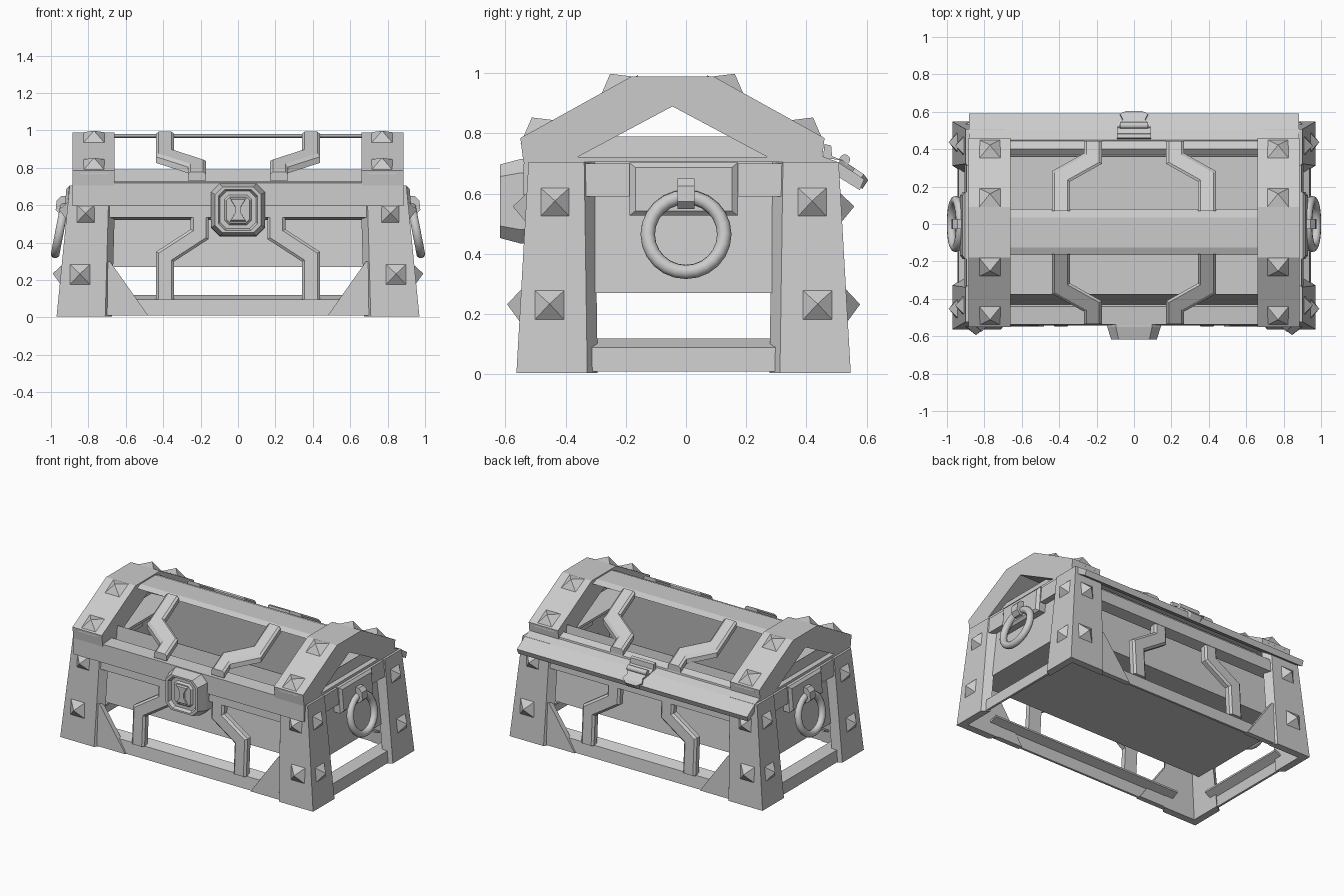
import bpy, bmesh, math
from mathutils import Vector, Matrix

if "Cube" in bpy.data.objects:
    bpy.data.objects.remove(bpy.data.objects["Cube"])

LID = (0, -0.045, 0)    # lid is centred slightly towards the front
BODY = (0, -0.008, 0)


def finish(name, bm, mirror="", loc=(0, 0, 0)):
    bmesh.ops.recalc_face_normals(bm, faces=bm.faces)
    me = bpy.data.meshes.new(name)
    bm.to_mesh(me)
    bm.free()
    ob = bpy.data.objects.new(name, me)
    ob.location = loc
    bpy.context.collection.objects.link(ob)
    if mirror:
        m = ob.modifiers.new("Mirror", "MIRROR")
        m.use_axis = ("x" in mirror, "y" in mirror, False)
        m.use_mirror_merge = False
    return ob


def loft(name, rings, mirror="", loc=(0, 0, 0), caps=(True, True)):
    bm = bmesh.new()
    vs = [[bm.verts.new(p) for p in r] for r in rings]
    n = len(rings[0])
    for a, b in zip(vs, vs[1:]):
        for i in range(n):
            j = (i + 1) % n
            bm.faces.new((a[i], a[j], b[j], b[i]))
    if caps[0]:
        bm.faces.new(vs[0])
    if caps[1]:
        bm.faces.new(vs[-1])
    return finish(name, bm, mirror, loc)


def along_x(name, prof, x0, x1, mirror="", loc=(0, 0, 0)):
    return loft(name, [[(x, y, z) for y, z in prof] for x in (x0, x1)], mirror, loc)


def along_y(name, prof, y0, y1, mirror="", loc=(0, 0, 0)):
    return loft(name, [[(x, y, z) for x, z in prof] for y in (y0, y1)], mirror, loc)


def rect(hx, hy, z):
    return [(-hx, -hy, z), (hx, -hy, z), (hx, hy, z), (-hx, hy, z)]


def strap(name, path, place, loc=(0, 0, 0)):
    """Bevelled band along a flat path; place(u, v, depth) puts it on a surface."""
    pts = [Vector(p) for p in path]
    rings = []
    for i, p in enumerate(pts):
        d0 = (p - pts[max(i - 1, 0)]).normalized() if i else (pts[1] - p).normalized()
        d1 = (pts[i + 1] - p).normalized() if i < len(pts) - 1 else d0
        t = (d0 + d1).normalized()
        nrm = Vector((-t.y, t.x)) / max(t.dot(d0), 0.5)
        ring = []
        for w, d in ((-0.048, 0.045), (-0.048, 0.012), (-0.034, 0),
                     (0.034, 0), (0.048, 0.012), (0.048, 0.045)):
            q = p + nrm * w
            ring.append(place(q.x, q.y, d))
        rings.append(ring)
    return loft(name, rings, "xy", loc)


def studs(name, items, loc=(0, 0, 0)):
    """Four-sided pyramids: (centre, outward normal, in-plane axis, size)."""
    bm = bmesh.new()
    for c, n, u, s in items:
        c, n, u = Vector(c), Vector(n).normalized(), Vector(u)
        v = n.cross(u)
        base = [bm.verts.new(c + (u * a + v * b) * s / 2 - n * 0.012)
                for a, b in ((-1, -1), (1, -1), (1, 1), (-1, 1))]
        tip = bm.verts.new(c + n * 0.044)
        bm.faces.new(base)
        for i in range(4):
            bm.faces.new((base[i], base[(i + 1) % 4], tip))
    return finish(name, bm, "xy", loc)


# Inner open box with sloping walls
box = loft("inner_box", [rect(0.9, 0.43, 0.27), rect(0.84, 0.37, 0.79)], "", BODY, (True, False))
box.modifiers.new("Thickness", "SOLIDIFY").thickness = 0.006


# Angle-shaped corner posts
def angle(ox, oy, ix, iy, z, t=0.05, c=0.035):
    return [(ox, oy, z), (ix, oy, z), (ix - c, oy - t, z), (ox - t, oy - t, z),
            (ox - t, iy - c, z), (ox, iy, z)]


loft("corner_posts", [angle(0.97, 0.555, 0.71, 0.32, 0.005),
                      angle(0.9, 0.515, 0.69, 0.33, 0.705)], "xy", BODY)

# Lower rails, thin and bent inwards at the top
along_x("long_base_rails", [(0.53, 0.01), (0.52, 0.095), (0.45, 0.12), (0.45, 0.108),
                            (0.508, 0.085), (0.515, 0.01)], -0.74, 0.74, "y", BODY)
along_y("end_base_rails", [(0.945, 0.01), (0.938, 0.09), (0.87, 0.12), (0.87, 0.108),
                           (0.925, 0.08), (0.93, 0.01)], -0.34, 0.34, "x", BODY)

# Triangular corner gussets
loft("corner_gussets", [[(0.73, y, 0.01), (0.48, y, 0.01), (0.685, y - 0.01, 0.3), (0.73, y - 0.01, 0.3)]
                        for y in (0.54, 0.505)], "xy", BODY)

# Upper rails of the body
along_x("long_upper_rails", [(0.515, 0.535), (0.51, 0.62), (0.44, 0.62), (0.44, 0.52)],
        -0.72, 0.72, "y", BODY)
along_y("end_upper_rails", [(0.905, 0.59), (0.895, 0.70), (0.84, 0.70), (0.85, 0.59)],
        -0.34, 0.34, "x", BODY)

# Bent straps on the body, front and back
strap("body_straps", [(0.205, 0.54), (0.205, 0.445), (0.39, 0.325), (0.39, 0.095)],
      lambda x, z, d: (x, -(0.545 - 0.06 * z) + d, z), BODY)

# Lid end arches with triangular openings
arch = [(0, 0.99), (0.135, 0.99), (0.505, 0.785), (0.495, 0.705),
        (0, 0.705), (0, 0.722), (0.315, 0.722), (0, 0.89)]
along_x("lid_end_arches", arch, 0.66, 0.885, "xy", LID)

# Lid ridge, front rail and back rail
along_x("lid_ridge", [(-0.165, 0.965), (-0.125, 0.981), (0.035, 0.981), (0.08, 0.965), (-0.045, 0.96)],
        -0.665, 0.665)
along_x("lid_front_rail", [(-0.542, 0.595), (-0.538, 0.72), (-0.44, 0.728),
                           (-0.43, 0.71), (-0.515, 0.70), (-0.525, 0.595)], -0.884, 0.884)
along_x("lid_back_rail", [(0.45, 0.71), (0.445, 0.735), (0.40, 0.755), (0.37, 0.73), (0.39, 0.71)],
        -0.88, 0.88)

# Sloping flap along the back
along_x("back_flap", [(0.45, 0.725), (0.505, 0.705), (0.592, 0.648), (0.577, 0.612), (0.45, 0.69)],
        -0.883, 0.883)

# Bent straps on the lid
strap("lid_straps", [(0.39, -0.115), (0.39, -0.30), (0.22, -0.395), (0.22, -0.49)],
      lambda x, y, d: (x, y, 0.985 - 0.575 * (abs(y) - 0.13) - d), LID)

# Pyramid studs
X, Y = (1, 0, 0), (0, 1, 0)
studs("post_studs", [
    ((0.815, -0.523, 0.555), (0, -1, 0.06), X, 0.12),
    ((0.845, -0.542, 0.23), (0, -1, 0.06), X, 0.135),
    ((0.913, -0.427, 0.572), (1, 0, 0.1), Y, 0.12),
    ((0.947, -0.445, 0.23), (1, 0, 0.1), Y, 0.125)], BODY)
studs("lid_studs", [((0.77, -y, z), (0, -0.5, 0.87), X, 0.15)
                    for y, z in ((0.185, 0.96), (0.445, 0.815))], LID)


# Front lock: stepped octagonal plate with an hourglass inset
def octagon(hx, hz, y, c):
    return [(sx, y, 0.575 + sz) for sx, sz in (
        (-hx + c, -hz), (hx - c, -hz), (hx, -hz + c), (hx, hz - c),
        (hx - c, hz), (-hx + c, hz), (-hx, hz - c), (-hx, -hz + c))]


loft("lock_plate", [octagon(*a) for a in (
    (0.145, 0.142, -0.50, 0.046), (0.143, 0.14, -0.55, 0.046), (0.122, 0.122, -0.618, 0.04),
    (0.105, 0.11, -0.618, 0.036), (0.095, 0.10, -0.595, 0.033),
    (0.072, 0.08, -0.595, 0.024), (0.062, 0.07, -0.608, 0.02))])
glass = [(-0.045, -0.065), (0.045, -0.065), (0.018, -0.02), (0.018, 0.02),
         (0.045, 0.065), (-0.045, 0.065), (-0.018, 0.02), (-0.018, -0.02)]
loft("lock_inset", [[(x * s, y, 0.575 + z * s) for x, z in glass]
                    for s, y in ((1, -0.604), (0.85, -0.618))])

# Back hinge: pin, upper leaf and lower leaf
bm = bmesh.new()
bmesh.ops.create_cone(bm, cap_ends=True, segments=12, radius1=0.018, radius2=0.018, depth=0.15,
                      matrix=Matrix.Translation((0, 0.527, 0.713)) @ Matrix.Rotation(math.pi / 2, 4, "Y"))
finish("hinge_pin", bm)
along_x("hinge_upper_leaf", [(0.455, 0.72), (0.46, 0.765), (0.482, 0.76), (0.485, 0.725), (0.52, 0.71)],
        -0.09, 0.09)
loft("hinge_lower_leaf", [[(-w, y, z), (w, y, z), (w, y - 0.02, z - 0.03), (-w, y - 0.02, z - 0.03)]
                          for w, y, z in ((0.085, 0.515, 0.715), (0.06, 0.56, 0.685), (0.075, 0.59, 0.665),
                                          (0.04, 0.605, 0.645))])

# Handle plates, brackets and rings at both ends
loft("handle_plates", [[(x, -h, 0.615 - v), (x, h, 0.615 - v), (x - 0.012, h, 0.615 + v), (x - 0.012, -h, 0.615 + v)]
                       for x, h, v in ((0.85, 0.18, 0.088), (0.915, 0.18, 0.088), (0.93, 0.16, 0.072))], "x", BODY)
along_y("handle_brackets", [(0.90, 0.555), (0.95, 0.55), (0.975, 0.575), (0.97, 0.625), (0.945, 0.65),
                            (0.90, 0.65)], -0.028, 0.028, "x")
bpy.ops.mesh.primitive_torus_add(major_segments=24, minor_segments=10, major_radius=0.127, minor_radius=0.024)
ring = bpy.context.object
ring.name = "handle_rings"
ring.data.transform(Matrix.Translation((0.953, 0, 0.465)) @ Matrix.Rotation(math.radians(79), 4, "Y"))
bpy.ops.object.shade_smooth_by_angle(angle=math.radians(60))
m = ring.modifiers.new("Mirror", "MIRROR")
m.use_mirror_merge = False
